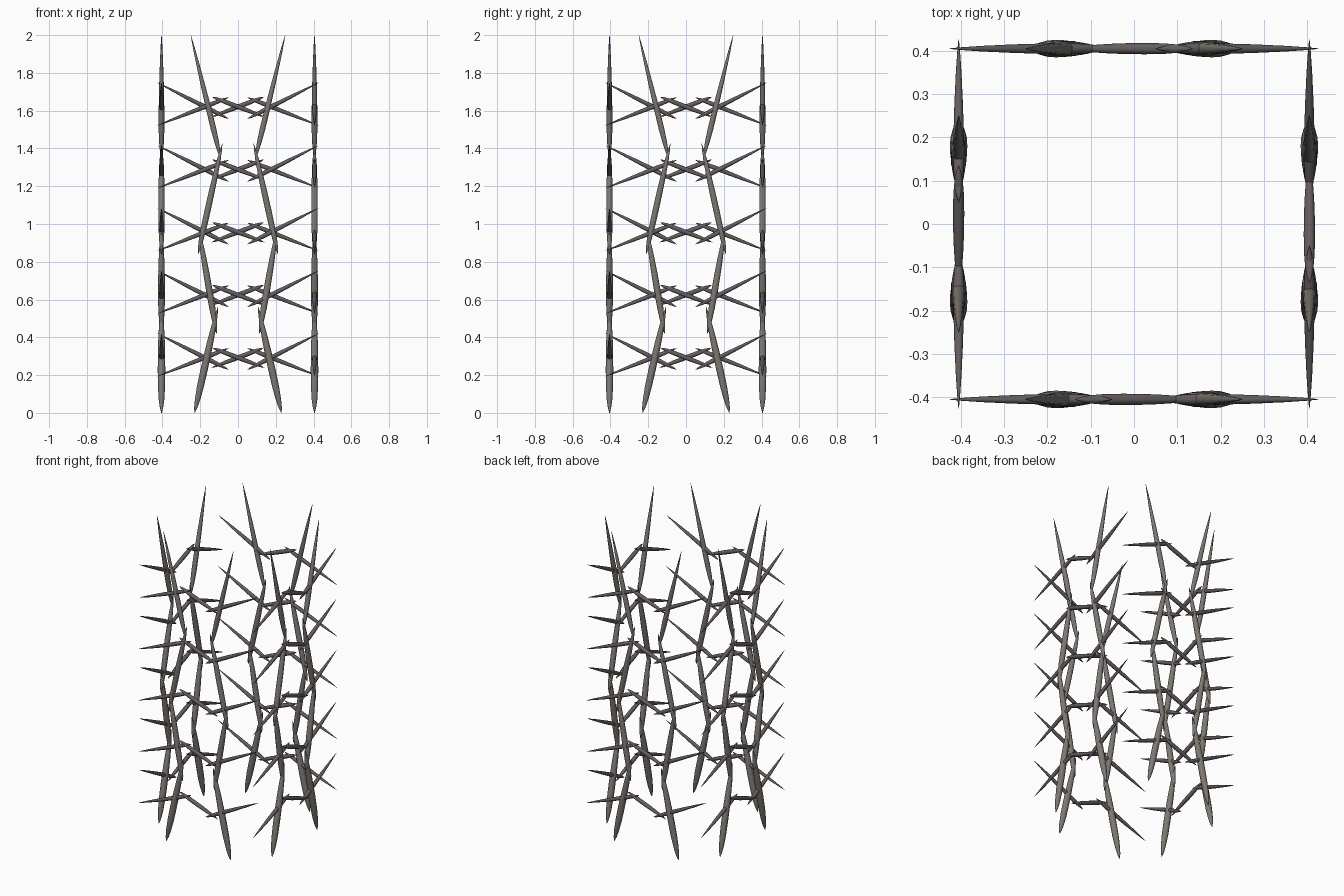
import bpy, bmesh, math
from mathutils import Vector, Matrix

if "Cube" in bpy.data.objects:
    bpy.data.objects.remove(bpy.data.objects["Cube"])

SIDES = 10
HALF = 0.405          # distance of each wall from the centre
ROW_STEP = 0.332      # height between twig rows
# (position along stick, relative radius)
SPINDLE = [(0.0, .06), (.05, .45), (.13, .75), (.25, .95), (.4, 1), (.55, .97),
           (.7, .85), (.83, .66), (.93, .38), (1, .05)]
TAPER = [(0.0, .06), (.06, .5), (.14, .82), (.25, 1), (.4, .97),
         (.6, .8), (.8, .52), (.93, .25), (1, .05)]


def material(name, color):
    m = bpy.data.materials.new(name)
    m.diffuse_color = (*color, 1)
    m.use_nodes = True
    m.node_tree.nodes["Principled BSDF"].inputs["Base Color"].default_value = m.diffuse_color
    return m


def add_stick(bm, start, end, radius, profile):
    """Pointed stick between two (x, z) points in the wall plane."""
    a = Vector((start[0], -HALF, start[1]))
    b = Vector((end[0], -HALF, end[1]))
    axis = (b - a).normalized()
    u = Vector((0, 1, 0))
    v = axis.cross(u)
    rings = []
    for t, r in profile:
        c = a.lerp(b, t)
        rings.append([bm.verts.new(c + radius * r * (math.cos(w) * u + math.sin(w) * v))
                      for w in (2 * math.pi * i / SIDES for i in range(SIDES))])
    for lo, hi in zip(rings, rings[1:]):
        for i in range(SIDES):
            j = (i + 1) % SIDES
            bm.faces.new((lo[i], lo[j], hi[j], hi[i]))
    bm.faces.new(rings[0][::-1])
    bm.faces.new(rings[-1])


def make_object(name, sticks, turn, mat):
    bm = bmesh.new()
    for s in sticks:
        add_stick(bm, *s)
    bmesh.ops.rotate(bm, verts=bm.verts, cent=(0, 0, 0),
                     matrix=Matrix.Rotation(turn, 3, 'Z'))
    bmesh.ops.recalc_face_normals(bm, faces=bm.faces)
    for f in bm.faces:
        f.smooth = len(f.verts) == 4
    me = bpy.data.meshes.new(name)
    bm.to_mesh(me)
    bm.free()
    me.materials.append(mat)
    bpy.context.collection.objects.link(bpy.data.objects.new(name, me))


branch_mat = material("branch_wood", (.21, .19, .17))
twig_mat = material("twig_wood", (.13, .11, .115))

# upright branch: four overlapping sticks, right-hand side
UPRIGHT = [((.23, 0), (.106, .56), .020, SPINDLE),
           ((.113, .42), (.207, .97), .018, SPINDLE),
           ((.212, .84), (.083, 1.425), .017, SPINDLE),
           ((.09, 1.34), (.25, 2.0), .0155, TAPER)]
# zigzag twig row: left, middle, right
ROW = [((-.05, 1.67), (-.426, 1.522), .0125, TAPER),
       ((-.135, 1.672), (.14, 1.567), .013, SPINDLE),
       ((.05, 1.557), (.426, 1.748), .0125, TAPER)]

for k, side in enumerate(("front", "right", "back", "left")):
    turn = k * math.pi / 2
    for label, s in (("a", 1), ("b", -1)):
        make_object(f"{side}_upright_{label}",
                    [((s * a[0], a[1]), (s * b[0], b[1]), r, p) for a, b, r, p in UPRIGHT],
                    turn, branch_mat)
    for n in range(5):
        d = n * ROW_STEP
        make_object(f"{side}_twig_row_{n + 1}",
                    [((a[0], a[1] - d), (b[0], b[1] - d), r, p) for a, b, r, p in ROW],
                    turn, twig_mat)
